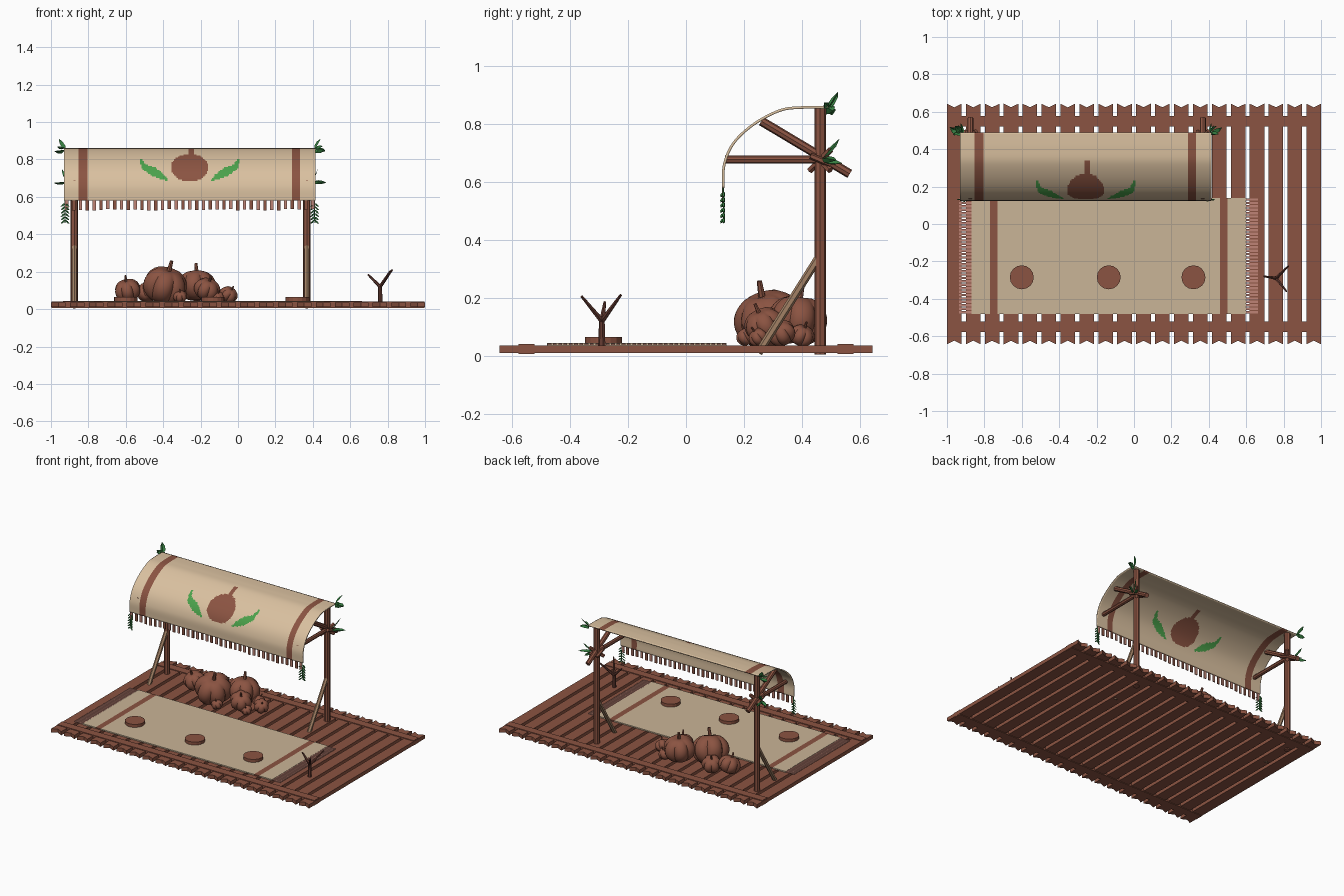
import bpy, bmesh, math, random
from mathutils import Vector, Matrix

if "Cube" in bpy.data.objects:
    bpy.data.objects.remove(bpy.data.objects["Cube"])
random.seed(4)


def mat(name, r, g, b):
    m = bpy.data.materials.new(name)
    m.diffuse_color = (r, g, b, 1)
    m.use_nodes = True
    m.node_tree.nodes["Principled BSDF"].inputs["Base Color"].default_value = m.diffuse_color
    return m


BROWN = mat("red_brown_wood", .26, .088, .054)
DARK = mat("dark_twig", .13, .044, .032)
TAN = mat("tan_wood", .36, .22, .13)
CLOTH = mat("cream_cloth", .70, .53, .35)
RUG = mat("rug_beige", .59, .46, .31)
PINK = mat("dusty_pink", .52, .23, .18)
GREEN = mat("painted_green", .07, .36, .07)
LEAF = mat("leaf_green", .035, .20, .05)


def finish(bm, name, mats, smooth=None):
    me = bpy.data.meshes.new(name)
    bm.to_mesh(me)
    bm.free()
    ob = bpy.data.objects.new(name, me)
    bpy.context.collection.objects.link(ob)
    for m in mats:
        me.materials.append(m)
    if smooth:
        bpy.ops.object.select_all(action='DESELECT')
        bpy.context.view_layer.objects.active = ob
        ob.select_set(True)
        bpy.ops.object.shade_smooth_by_angle(angle=math.radians(smooth))
    return ob


def paint(verts, mi):
    for f in {f for v in verts for f in v.link_faces}:
        f.material_index = mi


def box(bm, x, y, z, mi=0):
    c = [(a[0] + a[1]) / 2 for a in (x, y, z)]
    s = [a[1] - a[0] for a in (x, y, z)]
    r = bmesh.ops.create_cube(bm, size=1, matrix=Matrix.Translation(c) @ Matrix.Diagonal((*s, 1)))
    paint(r['verts'], mi)


def rod(bm, a, b, r1, r2=None, n=8, mi=0):
    a, b = Vector(a), Vector(b)
    d = b - a
    m = Matrix.Translation((a + b) / 2) @ d.to_track_quat('Z', 'Y').to_matrix().to_4x4()
    r = bmesh.ops.create_cone(bm, cap_ends=True, segments=n, radius1=r1, radius2=r1 if r2 is None else r2,
                              depth=d.length, matrix=m)
    paint(r['verts'], mi)


def leaf(bm, a, b, w, side):
    # pointed leaf with a folded mid rib
    a, b, side = Vector(a), Vector(b), Vector(side).normalized()
    d = b - a
    up = d.cross(side).normalized() * w * .35
    mid = [bm.verts.new(p) for p in (a, a + d * .35 + up, a + d * .7 + up, b)]
    for s in (-1, 1):
        e = [bm.verts.new(a + d * t + side * w * k * s) for t, k in ((.3, .5), (.65, .42))]
        bm.faces.new([mid[0], e[0], mid[1]])
        bm.faces.new([mid[1], e[0], e[1], mid[2]])
        bm.faces.new([mid[2], e[1], mid[3]])


# deck planks with notched ends
bm = bmesh.new()
for i in range(20):
    c = -.961 + i * 1.922 / 19
    pts = [(-.039, -.643), (0, -.624), (.039, -.643), (.039, .643), (0, .624), (-.039, .643)]
    f = bm.faces.new([bm.verts.new((c + x, y, .01)) for x, y in pts])
    r = bmesh.ops.extrude_face_region(bm, geom=[f])
    bmesh.ops.translate(bm, vec=(0, 0, .026), verts=[v for v in r['geom'] if isinstance(v, bmesh.types.BMVert)])
bmesh.ops.recalc_face_normals(bm, faces=bm.faces)
finish(bm, "deck_planks", [BROWN])

# cross beams under both plank ends
bm = bmesh.new()
for y in (-.55, .55):
    box(bm, (-.998, .998), (y - .028, y + .028), (.006, .041))
finish(bm, "deck_cross_beams", [BROWN])

# rug, its stripes and end fringe
bm = bmesh.new()
xs = [-.87, -.77, -.73, .46, .50, .60]
for i in range(5):
    box(bm, (xs[i], xs[i + 1]), (-.48, .14), (.036, .044), i % 2)
finish(bm, "rug", [RUG, BROWN])
bm = bmesh.new()
for i in range(34):
    y = -.471 + i * .602 / 33
    for x in ((-.935, -.87), (.60, .662)):
        box(bm, x, (y - .0062, y + .0062), (.037, .043))
finish(bm, "rug_fringe", [PINK])

# round seats on the rug
bm = bmesh.new()
for x in (-.60, -.135, .318):
    rod(bm, (x, -.285, .043), (x, -.285, .065), .064, n=16)
finish(bm, "round_seats", [BROWN])

# forked twig
bm = bmesh.new()
fork = (.76, -.29, .13)
rod(bm, (.76, -.29, .035), fork, .013, .010, 7)
for tip in ((.695, -.28, .185), (.825, -.225, .21), (.815, -.36, .205)):
    rod(bm, (.76, -.29, .12), tip, .010, .005, 6)
finish(bm, "forked_twig", [DARK])

# posts, arms, rafters, lashings and braces
posts, braces = bmesh.new(), bmesh.new()
for x in (-.875, .368):
    rod(posts, (x, .463, .005), (x, .463, .855), .02)
    rod(posts, (x, .135, .677), (x, .47, .677), .014)
    rod(posts, (x, .26, .81), (x, .565, .628), .016)
    for s in (-1, 1):
        rod(posts, (x - .03, .463 - .035, .675 + s * .035), (x + .03, .463 + .035, .675 - s * .035), .012, n=6)
        rod(posts, (x + s * .026, .43, .69), (x + s * .026, .50, .66), .011, n=6)
    rod(braces, (x, .25, .01), (x, .455, .335), .014, n=6)
finish(posts, "post_frames", [BROWN], 30)
finish(braces, "post_braces", [TAN])

# canopy profile, smoothed through a few points
prof = [Vector((0, *p)) for p in ((.49, .857), (.40, .857), (.325, .847), (.235, .80), (.165, .735),
                                  (.132, .66), (.129, .58))]
ext = [2 * prof[0] - prof[1]] + prof + [2 * prof[-1] - prof[-2]]
curve = []
for i in range(1, len(ext) - 2):
    p0, p1, p2, p3 = ext[i - 1:i + 3]
    for k in range(10):
        t = k / 10
        curve.append(.5 * (2 * p1 + (p2 - p0) * t + (2 * p0 - 5 * p1 + 4 * p2 - p3) * t * t
                           + (3 * p1 - p0 - 3 * p2 + p3) * t ** 3))
curve.append(prof[-1])
PATH = [(.26, .795, .007), (.244, .757, .015), (.19, .73, .023), (.15, .708, .016), (.115, .685, .003)]


def emblem(x, z):
    # stripes, round fruit with stem, two curved leaves
    u = x + .258
    if .547 < abs(u) < .592:
        return 1
    if abs(u - .008) < .015 and .80 < z < .852:
        return 1
    if (abs(u) / .1) ** 2.3 + (abs(z - .757) / (.066 if z > .757 else .076)) ** 1.9 < 1:
        return 1
    for a, b in zip(PATH, PATH[1:]):
        for k in range(6):
            p = [a[j] + (b[j] - a[j]) * k / 6 for j in range(3)]
            if math.hypot(abs(u) - p[0], z - p[1]) < p[2]:
                return 2
    return 0


bm = bmesh.new()
NX = 192
grid = [[bm.verts.new((-.93 + 1.345 * i / NX, p.y, p.z)) for i in range(NX + 1)] for p in curve]
for r0, r1 in zip(grid, grid[1:]):
    for i in range(NX):
        f = bm.faces.new([r0[i], r1[i], r1[i + 1], r0[i + 1]])
        c = f.calc_center_median()
        f.material_index = emblem(c.x, c.z)
canopy = finish(bm, "canopy_cloth", [CLOTH, BROWN, GREEN], 40)
sol = canopy.modifiers.new("thickness", 'SOLIDIFY')
sol.thickness = .009
sol.offset = 0

# canopy fringe
bm = bmesh.new()
for i in range(37):
    x = -.915 + i * 1.315 / 36
    box(bm, (x - .009, x + .009), (.125, .131), (.527 + .008 * random.random(), .582), i % 2)
finish(bm, "canopy_fringe", [PINK, BROWN])

# leaf sprigs and hanging vines on both ends
bm = bmesh.new()
for s in (-1, 1):
    X = lambda d: -.2575 + s * d
    for a, b, w in (((.665, .49, .85), (.70, .525, .912), .035), ((.665, .49, .85), (.725, .51, .845), .045),
                    ((.67, .49, .86), (.71, .48, .87), .03),
                    ((.655, .47, .68), (.685, .53, .75), .025), ((.655, .47, .68), (.73, .52, .675), .032),
                    ((.655, .47, .67), (.67, .54, .665), .025)):
        leaf(bm, (X(a[0]), *a[1:]), (X(b[0]), *b[1:]), w, (.5, .6, .3 * s + .4))
    rod(bm, (X(.666), .128, .585), (X(.668), .132, .46), .003, n=5)
    for k in range(6):
        z = .565 - .018 * k
        for q in (-1, 1):
            leaf(bm, (X(.667), .13, z), (X(.667 + q * .024), .125 + .006 * q, z - .018), .014, (0, .5, 1))
finish(bm, "leaf_sprigs", [LEAF])

# ribbed gourds: x, y, z, radius, tilt about x and y
gourds = [(-.59, .36, .102, .072, .35, -.2), (-.39, .285, .126, .122, .3, .25), (-.22, .385, .125, .105, -.1, 0),
          (-.165, .27, .106, .072, .4, .3), (-.05, .33, .078, .05, .5, .5), (-.12, .40, .07, .045, -.4, .3),
          (-.11, .25, .065, .036, .6, .2), (-.48, .40, .092, .065, -.3, -.2), (-.31, .21, .068, .038, .5, 0)]
for n, (x, y, z, r, tx, ty) in enumerate(gourds):
    bm = bmesh.new()
    bmesh.ops.create_uvsphere(bm, u_segments=48, v_segments=16, radius=1)
    for v in bm.verts:
        a = math.atan2(v.co.y, v.co.x)
        h = math.hypot(v.co.x, v.co.y)
        k = 1 - .17 * h * (1 - abs(math.sin(3 * a)) ** .7)
        v.co = Vector((v.co.x * k, v.co.y * k, v.co.z * .82 - .14 * max(0, 1 - h * 2.2) * (1 if v.co.z > 0 else -1)))
    rod(bm, (0, 0, .6), (.06, .04, 1.15), .11, .075, 7)
    rot = Matrix.Rotation(tx, 4, 'X') @ Matrix.Rotation(ty, 4, 'Y') @ Matrix.Rotation(n * .9, 4, 'Z')
    bm.transform(Matrix.Translation((x, y, z)) @ rot @ Matrix.Scale(r, 4))
    finish(bm, "gourd_%d" % (n + 1), [BROWN], 35)
